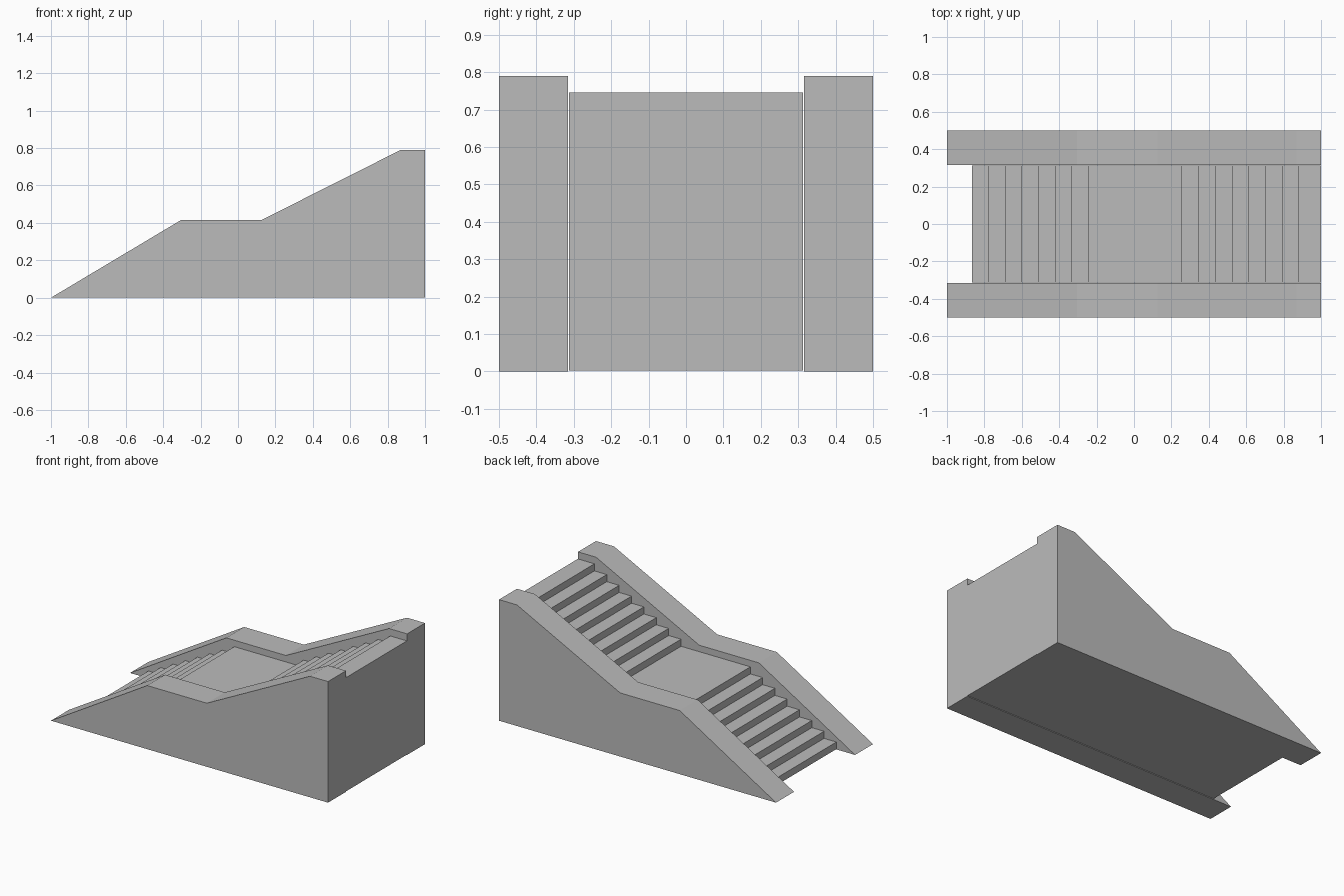
import bpy
import bmesh

cube = bpy.data.objects.get("Cube")
if cube:
    bpy.data.objects.remove(cube, do_unlink=True)

# Single stone colour
stone = bpy.data.materials.new("grey_stone")
stone.use_nodes = True
GREY = (0.5, 0.5, 0.5, 1)
stone.diffuse_color = GREY
stone.node_tree.nodes["Principled BSDF"].inputs["Base Color"].default_value = GREY


def extrude_profile(name, profile, y0, y1):
    """Solid made by sweeping an x-z outline from y0 to y1."""
    bm = bmesh.new()
    face = bm.faces.new([bm.verts.new((x, y0, z)) for x, z in profile])
    swept = bmesh.ops.extrude_face_region(bm, geom=[face])
    verts = [v for v in swept["geom"] if isinstance(v, bmesh.types.BMVert)]
    bmesh.ops.translate(bm, verts=verts, vec=(0, y1 - y0, 0))
    bmesh.ops.recalc_face_normals(bm, faces=bm.faces[:])
    mesh = bpy.data.meshes.new(name)
    bm.to_mesh(mesh)
    bm.free()
    mesh.materials.append(stone)
    obj = bpy.data.objects.new(name, mesh)
    bpy.context.collection.objects.link(obj)
    return obj


# Side walls following the slope of both flights
WALL = [(-1, 0), (1, 0), (1, 0.79), (0.87, 0.79), (0.125, 0.415), (-0.305, 0.415)]
extrude_profile("right_wall", WALL, -0.5, -0.315)
extrude_profile("left_wall", WALL, 0.315, 0.5)

# Two flights of eight steps with a landing between them
STEPS, BASE, TOP = 8, 0.003, 0.745
rise = (TOP - BASE) / (2 * STEPS)
stairs = [(1, BASE), (-0.866, BASE)]
z = BASE
for start, tread in ((-0.866, 0.0886), (0.255, 0.0893)):
    for i in range(STEPS):
        x = start + i * tread
        if z > BASE:
            stairs.append((x, z))
        z += rise
        stairs.append((x, z))
stairs.append((1, TOP))
extrude_profile("stairs", stairs, -0.313, 0.313)
